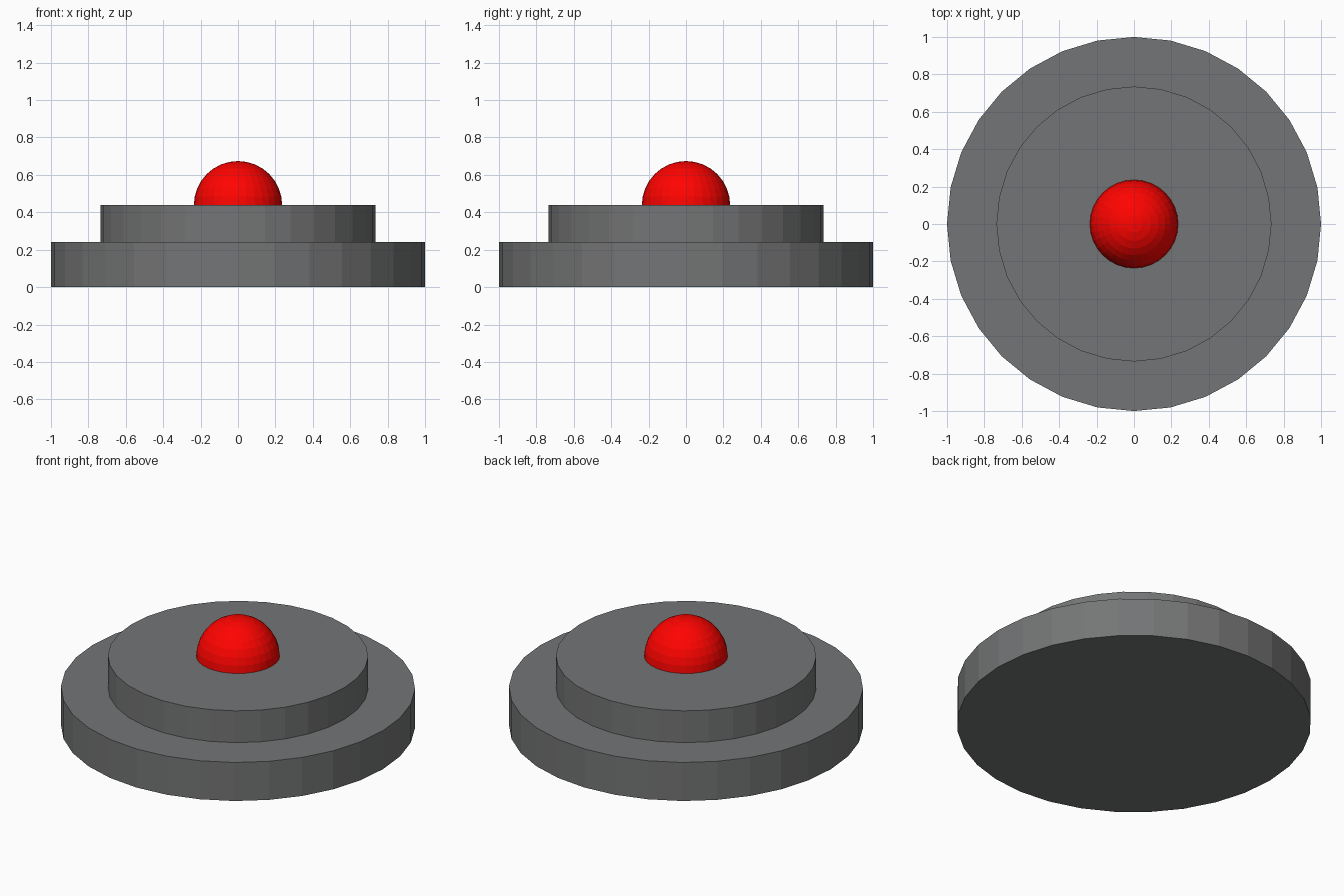
import bpy

if "Cube" in bpy.data.objects:
    bpy.data.objects.remove(bpy.data.objects["Cube"])


def material(name, color):
    mat = bpy.data.materials.new(name)
    mat.diffuse_color = (*color, 1.0)
    mat.use_nodes = True
    mat.node_tree.nodes["Principled BSDF"].inputs["Base Color"].default_value = mat.diffuse_color
    return mat


def disc(name, radius, bottom, top, mat):
    bpy.ops.mesh.primitive_cylinder_add(vertices=32, radius=radius, depth=top - bottom,
                                        location=(0, 0, (bottom + top) / 2))
    obj = bpy.context.object
    obj.name = name
    obj.data.materials.append(mat)


dark_grey = material("dark_grey", (0.175, 0.178, 0.18))
red = material("red", (1.0, 0.001, 0.0))

# Stepped round housing
disc("base_plate", 1.0, 0.0, 0.24, dark_grey)
disc("upper_step", 0.735, 0.24, 0.438, dark_grey)

# Red dome: a ball sunk halfway into the upper step
bpy.ops.mesh.primitive_uv_sphere_add(segments=32, ring_count=16, radius=0.236,
                                     location=(0, 0, 0.438))
dome = bpy.context.object
dome.name = "button_dome"
dome.data.materials.append(red)
